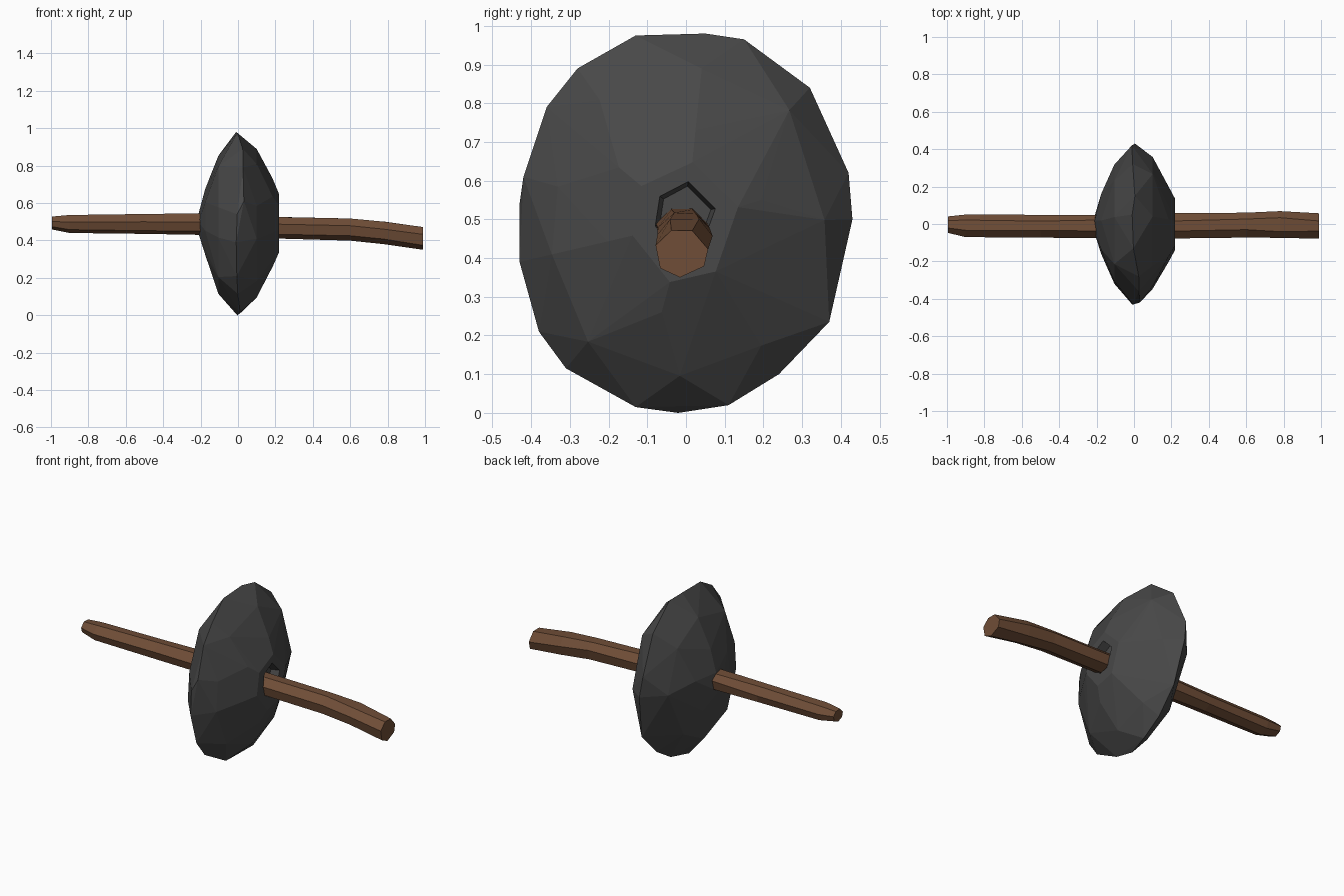
import bpy, bmesh, math, random
from mathutils import Vector

random.seed(4)
cube = bpy.data.objects.get("Cube")
if cube:
    bpy.data.objects.remove(cube, do_unlink=True)


def make_material(name, color):
    mat = bpy.data.materials.new(name)
    mat.use_nodes = True
    mat.diffuse_color = (*color, 1)
    bsdf = next(n for n in mat.node_tree.nodes if n.type == 'BSDF_PRINCIPLED')
    bsdf.inputs["Base Color"].default_value = (*color, 1)
    bsdf.inputs["Roughness"].default_value = 0.9
    return mat


def make_object(name, bm, mat):
    bmesh.ops.recalc_face_normals(bm, faces=bm.faces[:])
    mesh = bpy.data.meshes.new(name)
    bm.to_mesh(mesh)
    bm.free()
    mesh.materials.append(mat)
    obj = bpy.data.objects.new(name, mesh)
    bpy.context.collection.objects.link(obj)
    return obj


stone = make_material("dark stone", (0.065, 0.065, 0.065))
wood = make_material("brown wood", (0.16, 0.075, 0.038))

# Stone head: chipped lens, hull of scaled copies of its rim outline (y, z)
RIM = [(-.13, .975), (.05, .98), (.15, .965), (.32, .84), (.42, .62), (.43, .5),
       (.37, .235), (.24, .1), (.11, .02), (-.02, 0), (-.13, .015), (-.31, .115),
       (-.38, .21), (-.43, .39), (-.43, .54), (-.42, .61), (-.36, .79), (-.28, .89)]
MID = 0.49
# x, scale of the outline, step between outline points, jitter
RINGS = [(-.21, .12, 4, .0), (-.175, .37, 3, .06), (-.105, .74, 2, .04),
         (.1, .81, 2, .04), (.185, .48, 3, .04), (.22, .32, 3, 0)]

bm = bmesh.new()
for i, (y, z) in enumerate(RIM):
    bm.verts.new((random.uniform(-.015, .035), y, z))
for x, scale, step, jitter in RINGS:
    for y, z in RIM[step // 2::step]:
        s = scale * (1 + random.uniform(-jitter, jitter))
        bm.verts.new((x, y * s, MID + (z - MID) * s))
result = bmesh.ops.convex_hull(bm, input=bm.verts[:])
loose = [v for v in bm.verts if not v.link_faces]
bmesh.ops.delete(bm, geom=loose, context='VERTS')
bmesh.ops.dissolve_limit(bm, angle_limit=math.radians(2),
                         verts=bm.verts[:], edges=bm.edges[:])

# Socket: shallow hollow around the handle on the left flat
bm.faces.ensure_lookup_table()
bm.normal_update()
hub = max(bm.faces, key=lambda f: f.calc_center_median().x)
bmesh.ops.inset_region(bm, faces=[hub], thickness=0.06)
for v in hub.verts:
    v.co.z += 0.01
floor = bmesh.ops.inset_region(bm, faces=[hub], thickness=0.012)
for v in hub.verts:
    v.co.x -= 0.05
make_object("stone_head", bm, stone)

# Handle: seven-sided branch, with x, y centre, z centre, half width, half height
SECTIONS = [(-.995, -.003, .495, .045, .036), (-.9, -.01, .49, .061, .05),
            (-.5, -.012, .49, .062, .055), (-.2, -.012, .49, .064, .06),
            (.22, -.01, .47, .07, .06), (.6, -.006, .46, .07, .061),
            (.78, -.003, .445, .073, .065), (.99, -.012, .413, .07, .063)]
SIDES = 7
bm = bmesh.new()
loops = []
for x, cy, cz, ry, rz in SECTIONS:
    loop = []
    for k in range(SIDES):
        a = math.tau * (k + 0.25) / SIDES + random.uniform(-.1, .1)
        loop.append(bm.verts.new((x, cy + ry * math.cos(a), cz + rz * math.sin(a))))
    loops.append(loop)
for a, b in zip(loops, loops[1:]):
    for k in range(SIDES):
        n = (k + 1) % SIDES
        bm.faces.new((a[k], a[n], b[n], b[k]))
bm.faces.new(loops[0])
bm.faces.new(loops[-1])
make_object("handle", bm, wood)
